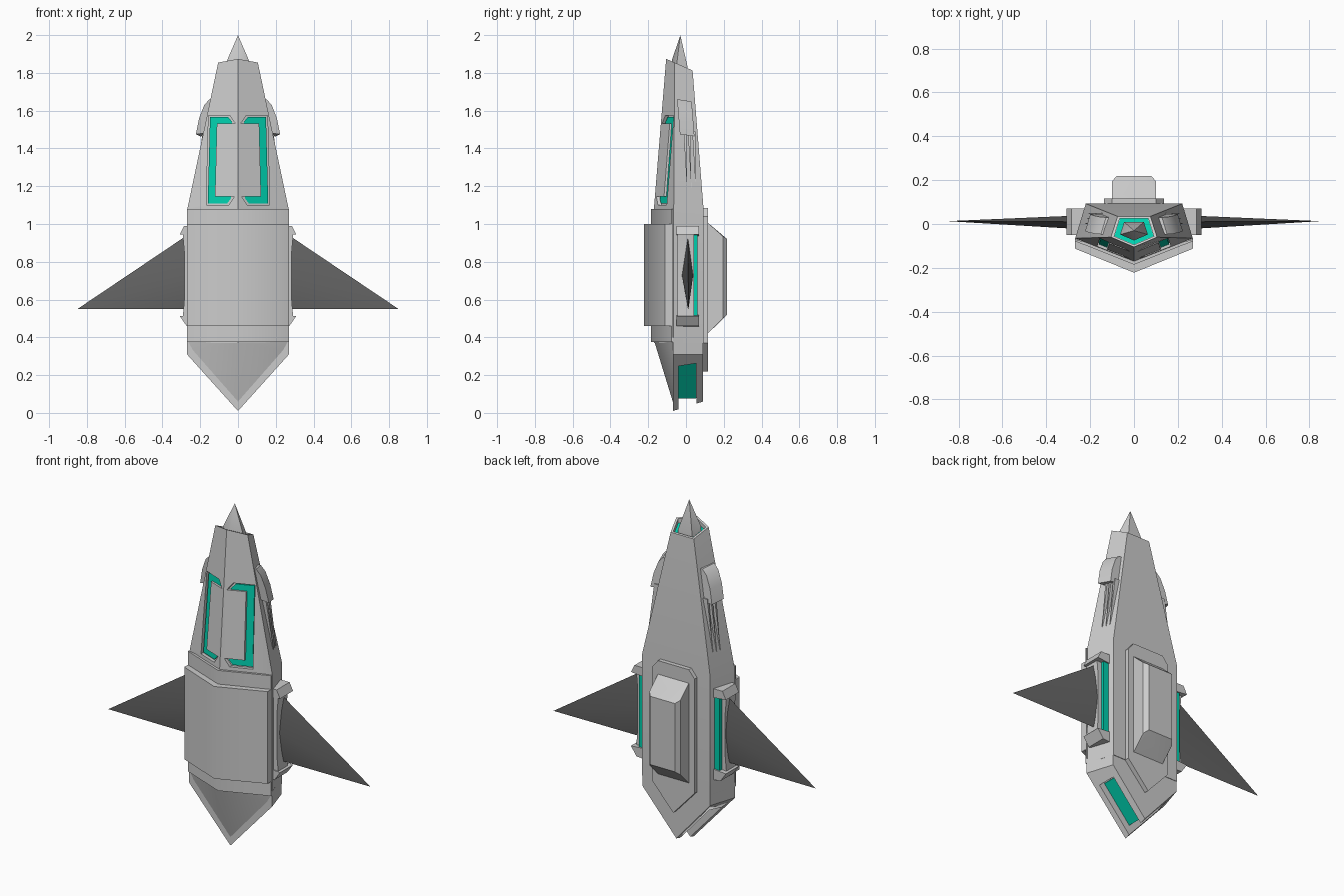
import bpy, bmesh
from mathutils import Vector

if "Cube" in bpy.data.objects:
    bpy.data.objects.remove(bpy.data.objects["Cube"])


def material(name, col):
    m = bpy.data.materials.new(name)
    m.diffuse_color = col
    m.use_nodes = True
    m.node_tree.nodes["Principled BSDF"].inputs["Base Color"].default_value = m.diffuse_color
    return m


GLOW = material("glow_green", (0.0, 0.62, 0.42, 1))
DARK = material("dark_grey", (0.13, 0.13, 0.13, 1))


def finish(name, bm, mat=None, mirror=False, angle=0.6):
    bmesh.ops.recalc_face_normals(bm, faces=bm.faces)
    me = bpy.data.meshes.new(name)
    bm.to_mesh(me)
    bm.free()
    ob = bpy.data.objects.new(name, me)
    bpy.context.collection.objects.link(ob)
    bpy.context.view_layer.objects.active = ob
    bpy.ops.object.select_all(action='DESELECT')
    ob.select_set(True)
    if mat:
        me.materials.append(mat)
    if mirror:
        mod = ob.modifiers.new("mirror", 'MIRROR')
        mod.use_mirror_merge = False
        bpy.ops.object.modifier_apply(modifier=mod.name)
    bpy.ops.object.shade_smooth_by_angle(angle=angle)
    return ob


def loft(name, rings, tri=False, **kw):
    """Skin a stack of equal-length closed rings and cap both ends."""
    bm = bmesh.new()
    vs = [[bm.verts.new(p) for p in r] for r in rings]
    n = len(rings[0])
    for a, b in zip(vs, vs[1:]):
        for i in range(n):
            bm.faces.new((a[i], a[(i + 1) % n], b[(i + 1) % n], b[i]))
    bm.faces.new(vs[0])
    bm.faces.new(vs[-1])
    if tri:
        bmesh.ops.triangulate(bm, faces=bm.faces)
    return finish(name, bm, **kw)


def hull(name, pts, **kw):
    """Convex solid around a few points."""
    bm = bmesh.new()
    for p in pts:
        bm.verts.new(p)
    r = bmesh.ops.convex_hull(bm, input=bm.verts)
    junk = {v for v in r['geom_interior'] if isinstance(v, bmesh.types.BMVert)}
    bmesh.ops.delete(bm, geom=list(junk), context='VERTS')
    bmesh.ops.dissolve_limit(bm, angle_limit=0.01, verts=bm.verts, edges=bm.edges)
    return finish(name, bm, **kw)


def slab(name, xz, y0, y1, **kw):
    return loft(name, [[(x, y, z) for x, z in xz] for y in (y0, y1)], **kw)


def box(name, x, y, z, **kw):
    return hull(name, [(a, b, c) for a in x for b in y for c in z], **kw)


def cut(ob, cutter):
    cutter.hide_render = True
    bpy.context.view_layer.objects.active = ob
    mod = ob.modifiers.new("cut", 'BOOLEAN')
    mod.operation, mod.solver, mod.object = 'DIFFERENCE', 'EXACT', cutter
    bpy.ops.object.modifier_apply(modifier=mod.name)
    bpy.data.objects.remove(cutter)


def pent(front, wide, back, zf, k=1.0, cy=-0.03):
    """Five-sided section: pointed front, wide shoulders, flat back."""
    pts = [(0, front), wide, back, (-back[0], back[1]), (-wide[0], wide[1])]
    pts = [(x * k, cy + (y - cy) * k) for x, y in pts]
    return [(x, y, zf(y)) for x, y in pts]


def rim(dz):
    return lambda y: 1.828 - 0.44 * y + dz


TOP = (-0.105, (0.105, -0.06), (0.075, 0.035))
BASE = (-0.17, (0.268, -0.065), (0.22, 0.093))

# main hull with a recessed, slanted nose opening
body = loft("main_hull", [pent(*BASE, lambda y: 0.37), pent(*BASE, lambda y: 1.08),
                          pent(*TOP, rim(0))])
cut(body, loft("nose_cutter", [pent(*TOP, rim(-0.03), 0.86), pent(*TOP, rim(0.05), 0.86)]))
loft("nose_glow", [pent(*TOP, rim(-0.032), 0.85), pent(*TOP, rim(-0.024), 0.85)], mat=GLOW)
spike = pent(*TOP, rim(0.005), 0.6)
hull("nose_spike", pent(*TOP, rim(-0.05), 0.6) + spike + [(0, -0.03, 2.0)], angle=0.9)


# C-shaped glowing channels on the front facets
def front_y(x, z):
    ridge = -0.17 + 0.083 * (z - 1.08)
    return ridge + (-0.063 - ridge) * x / (0.268 - 0.208 * (z - 1.08))


def bracket(d):
    return [(0.156 - d, 1.575 - d), (0.045 + d, 1.575 - d), (0.015 + 2 * d, 1.533 + d),
            (0.112 + d, 1.533 + d), (0.122 + d, 1.145 - d), (0.02 + 2 * d, 1.145 - d),
            (0.05 + d, 1.10 + d), (0.168 - d, 1.10 + d)]


def channel(name, d, y0, y1, **kw):
    return loft(name, [[(x, front_y(x, z) + y, z) for x, z in bracket(d)] for y in (y0, y1)],
                tri=True, mirror=True, **kw)


cut(body, channel("channel_cutter", 0, -0.03, 0.02))
channel("channel_glow", 0.008, 0.012, 0.024, mat=GLOW)
bpy.context.view_layer.objects.active = body
bpy.ops.object.select_all(action='DESELECT')
body.select_set(True)
bpy.ops.object.shade_smooth_by_angle(angle=0.6)


# layered V-shaped chest armour
def chest(name, front, side, z0, z1):
    ring = [(0, front), (0.27, side), (0.27, -0.07), (0, -0.14), (-0.27, -0.07), (-0.27, side)]
    loft(name, [[(x, y, z) for x, y in ring] for z in (z0, z1)], angle=0.9)


chest("chest_layer", -0.185, -0.078, 0.375, 1.08)
chest("chest_plate", -0.222, -0.112, 0.46, 1.0)

# pointed tail with a slot running through its tip
tail = hull("tail", [(s * x, y, z) for s in (-1, 1) for x, y, z in (
    (0.27, -0.07, 0.4), (0.27, -0.07, 0.31), (0, -0.07, 0.01),
    (0.22, 0.09, 0.4), (0.22, 0.09, 0.31), (0, 0.09, 0.06))][:-1])
cut(tail, slab("tail_cutter", [(0, 0.08), (0.175, 0.275), (0.27, 0.19), (0.27, -0.1),
                               (-0.27, -0.1), (-0.27, 0.19), (-0.175, 0.275)], -0.04, 0.055))
slab("tail_glow", [(0, 0.077), (0.172, 0.269), (0.168, 0.285), (0, 0.1),
                   (-0.168, 0.285), (-0.172, 0.269)], -0.039, 0.054, mat=GLOW)
hull("tail_front", [(0, -0.167, 0.376), (0, -0.07, 0.06)] + [
    (s * x, -0.069, z) for s in (-1, 1) for x, z in ((0.266, 0.376), (0.24, 0.33))], angle=0.9)

# back plate and pack
slab("back_plate", [(0.10, 1.085), (0.137, 1.04), (0.137, 0.37), (0, 0.22),
                    (-0.137, 0.37), (-0.137, 1.04), (-0.10, 1.085)], 0.085, 0.117)
hull("back_pack", [(s * x, y, z) for s in (-1, 1) for x, y, z in (
    (0.1, 0.1, 1.02), (0.1, 0.195, 0.935), (0.1, 0.195, 0.5), (0.1, 0.1, 0.405),
    (0.08, 0.218, 0.92), (0.08, 0.218, 0.52))])

# wing mounts: clamps, waisted root block and glowing strip
for name, sec in (("upper_clamp", [(0.2, 0.99), (0.285, 0.99), (0.308, 0.945), (0.2, 0.935)]),
                  ("lower_clamp", [(0.2, 0.455), (0.272, 0.46), (0.308, 0.512), (0.2, 0.52)])):
    slab(name, sec, -0.05, 0.07, mirror=True)
slab("wing_root", [(0.2, 0.48), (0.293, 0.5), (0.284, 0.6), (0.284, 0.85), (0.293, 0.95),
                   (0.2, 0.97)], -0.045, 0.043, mirror=True)
box("wing_glow", (0.2, 0.262), (0.03, 0.062), (0.5, 0.95), mat=GLOW, mirror=True)

# diamond-section wings
hull("wing", [(0.27, 0.01, 0.94), (0.27, 0.01, 0.55), (0.27, -0.022, 0.73),
              (0.27, 0.038, 0.73), (0.85, 0.013, 0.55)], mat=DARK, mirror=True, angle=0.9)


# shoulder scoops with tapering vent fins below
def side_x(y, z):
    t = (z - 1.08) / 0.775
    f = (y + 0.06) / (0.15 - 0.055 * t)
    return (0.27 - 0.165 * t) * (1 - f) + (0.22 - 0.145 * t) * f


scoop = [(0.1, 1.66), (0.15, 1.66), (0.178, 1.63), (0.205, 1.56), (0.222, 1.475), (0.1, 1.49)]
loft("shoulder_scoop", [[(x - 0.3 * (y + 0.045), y + 0.08 * (1.66 - z), z - 0.15 * (y + 0.045))
                         for x, z in scoop] for y in (-0.047, 0.03)], mirror=True)
for i in range(3):
    y = -0.005 + 0.023 * i
    fin = [(side_x(y, 1.49) + o, y + w, 1.49) for o in (-0.03, 0.022) for w in (-0.008, 0.008)]
    tip_y = y + 0.01
    hull("vent_fin_%d" % (i + 1), fin + [(side_x(tip_y, 1.19) + o, tip_y, 1.19) for o in (-0.02, 0.002)],
         mirror=True)
